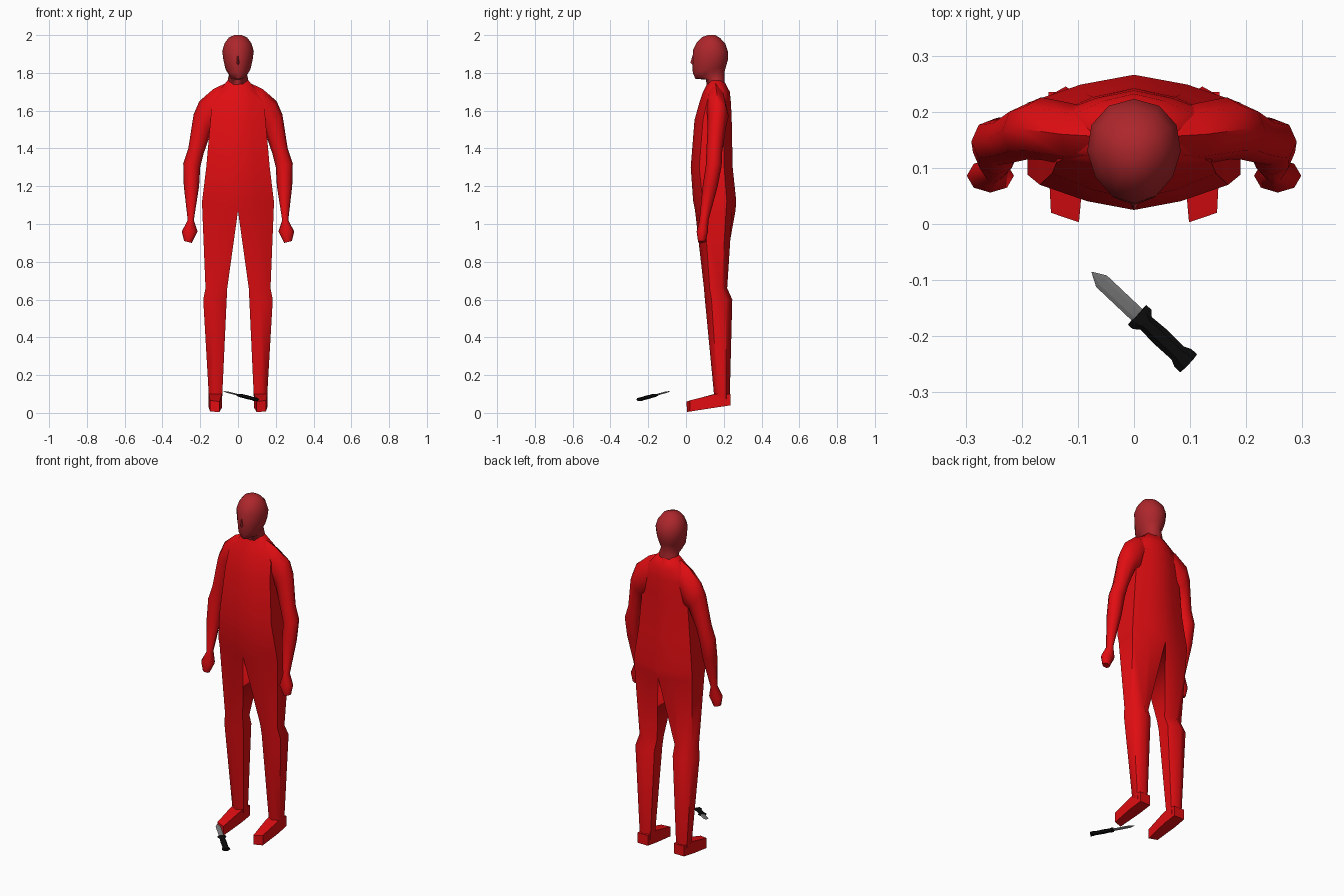
import bpy, bmesh, math
from mathutils import Vector, Matrix


def material(name, rgb):
    m = bpy.data.materials.new(name)
    m.diffuse_color = (*rgb, 1)
    return m


SUIT = material("suit red", (0.75, 0.004, 0.006))
SKIN = material("head dull red", (0.42, 0.02, 0.025))
STEEL = material("blade grey", (0.19, 0.19, 0.19))
BLACK = material("grip black", (0.004, 0.004, 0.004))


def loft(name, rings, mat, mirror=False, angle=60, matrix=None):
    """Skin a list of equal-length point rings, with capped ends."""
    bm = bmesh.new()
    rows = [[bm.verts.new(p) for p in r] for r in rings]
    n = len(rows[0])
    for a, b in zip(rows, rows[1:]):
        for i in range(n):
            j = (i + 1) % n
            bm.faces.new((a[i], a[j], b[j], b[i]))
    bm.faces.new(rows[0])
    bm.faces.new(rows[-1])
    bmesh.ops.recalc_face_normals(bm, faces=bm.faces)
    if mirror:  # open the half along the mirror plane
        inner = [f for f in bm.faces if all(abs(v.co.x) < 1e-5 for v in f.verts)]
        bmesh.ops.delete(bm, geom=inner, context='FACES')
    if matrix:
        bm.transform(matrix)
    me = bpy.data.meshes.new(name)
    bm.to_mesh(me)
    bm.free()
    me.materials.append(mat)
    ob = bpy.data.objects.new(name, me)
    bpy.context.collection.objects.link(ob)
    bpy.ops.object.select_all(action='DESELECT')
    ob.select_set(True)
    bpy.context.view_layer.objects.active = ob
    bpy.ops.object.shade_smooth_by_angle(angle=math.radians(angle))
    if mirror:
        mod = ob.modifiers.new("mirror", 'MIRROR')
        mod.merge_threshold = 0.0005
    return ob


# Torso and legs: one half, from neck to ankle
def body_ring(z, xi, xo, yf, yb, di, do):
    xm, dm = (xi + xo) / 2, 0.35 * (do - di)
    return [(xi, yb - di, z), (xi, yf + di, z), (xm, yf + dm, z),
            (xo, yf + do, z), (xo, yb - do, z), (xm, yb - dm, z)]


body = [(1.76, 0, .055, .12, .20, 0, .02),
        (1.70, 0, .105, .09, .232, 0, .035),
        (1.64, 0, .138, .07, .238, 0, .04),
        (1.55, 0, .146, .045, .242, 0, .045),
        (1.30, 0, .168, .025, .247, 0, .045),
        (1.12, 0, .19, .038, .266, 0, .05),
        (1.07, 0, .189, .048, .262, 0, .05),
        (0.66, .057, .172, .095, .218, .03, .03),
        (0.60, .06, .184, .10, .245, .035, .035),
        (0.10, .083, .155, .148, .232, .02, .02),
        (0.05, .085, .152, .155, .234, .02, .02)]
loft("torso_and_legs", [body_ring(*r) for r in body], SUIT, True)

# Feet: tapered wedges, toes tilted down
loft("feet", [
    [(.085, .235, .04), (.152, .235, .04), (.152, .235, .10), (.085, .235, .10)],
    [(.085, .15, .028), (.155, .155, .028), (.155, .155, .10), (.085, .15, .10)],
    [(.098, .005, .005), (.148, .02, .007), (.148, .02, .066), (.098, .003, .06)],
], SUIT, True, 40)


# Arms: rings between an outer and an inner edge point
def arm_ring(xo, zo, xi, zi, yc, ry):
    pts = []
    for k in range(8):
        a = math.tau * k / 8
        t = (1 + math.cos(a)) / 2
        pts.append((xi + (xo - xi) * t, yc + ry * math.sin(a), zi + (zo - zi) * t))
    return pts


arm = [(.045, 1.755, .06, 1.60, .155, .045),
       (.13, 1.715, .10, 1.52, .16, .056),
       (.205, 1.65, .125, 1.49, .17, .056),
       (.235, 1.58, .145, 1.48, .165, .05),
       (.263, 1.40, .183, 1.37, .15, .042),
       (.29, 1.32, .20, 1.30, .147, .042),
       (.287, 1.20, .206, 1.20, .128, .04),
       (.266, 1.02, .234, 1.02, .095, .024),
       (.298, .96, .214, .96, .086, .03),
       (.285, .91, .245, .90, .084, .02)]
loft("arms", [arm_ring(*r) for r in arm], SUIT, True)


# Head and neck: rings narrower at the face, tilted at the jaw
def head_ring(zf, zb, w, yf, yb):
    pts = []
    for k in range(12):
        a = math.tau * k / 12
        t = (1 + math.sin(a)) / 2
        taper = 0.87 + 0.18 * t
        pts.append((w * math.cos(a) * taper, yf + (yb - yf) * t, zf + (zb - zf) * t))
    return pts


head = [(1.71, 1.73, .062, .115, .205),
        (1.765, 1.77, .056, .105, .205),
        (1.768, 1.81, .05, .05, .205),
        (1.80, 1.835, .068, .036, .212),
        (1.86, 1.87, .08, .034, .222),
        (1.92, 1.91, .087, .037, .223),
        (1.96, 1.955, .074, .056, .208),
        (1.99, 1.985, .05, .085, .18),
        (2.00, 2.00, .02, .115, .155)]
loft("head", [head_ring(*r) for r in head], SKIN)

# Nose ridge
loft("nose", [
    [(-.006, .04, 1.89), (0, .034, 1.89), (.006, .04, 1.89)],
    [(-.012, .045, 1.852), (0, .024, 1.855), (.012, .045, 1.852)],
    [(-.009, .045, 1.842), (0, .034, 1.842), (.009, .045, 1.842)]], SKIN)

# Knife: local x runs from guard to tip, local y is the width
d = Vector((-.175, .165, .045)).normalized()
side = Vector((.165, .175, 0)).normalized()
up = d.cross(side)
frame = Matrix.Translation((.01, -.166, .093)) @ Matrix((d, side, up)).transposed().to_4x4()


def knife_ring(x, w, h):
    return [(x, -w, 0), (x, -w * .5, -h), (x, w * .5, -h),
            (x, w, 0), (x, w * .5, h), (x, -w * .5, h)]


blade = [(0, .014, .003), (.095, .014, .003), (.119, .0008, .0005)]
grip = [(.006, .024, .006), (-.006, .024, .008), (-.016, .015, .008),
        (-.05, .017, .009), (-.095, .016, .008), (-.108, .022, .009),
        (-.122, .022, .008)]
loft("knife_blade", [knife_ring(*r) for r in blade], STEEL, angle=20, matrix=frame)
loft("knife_handle", [knife_ring(*r) for r in grip], BLACK, angle=30, matrix=frame)
